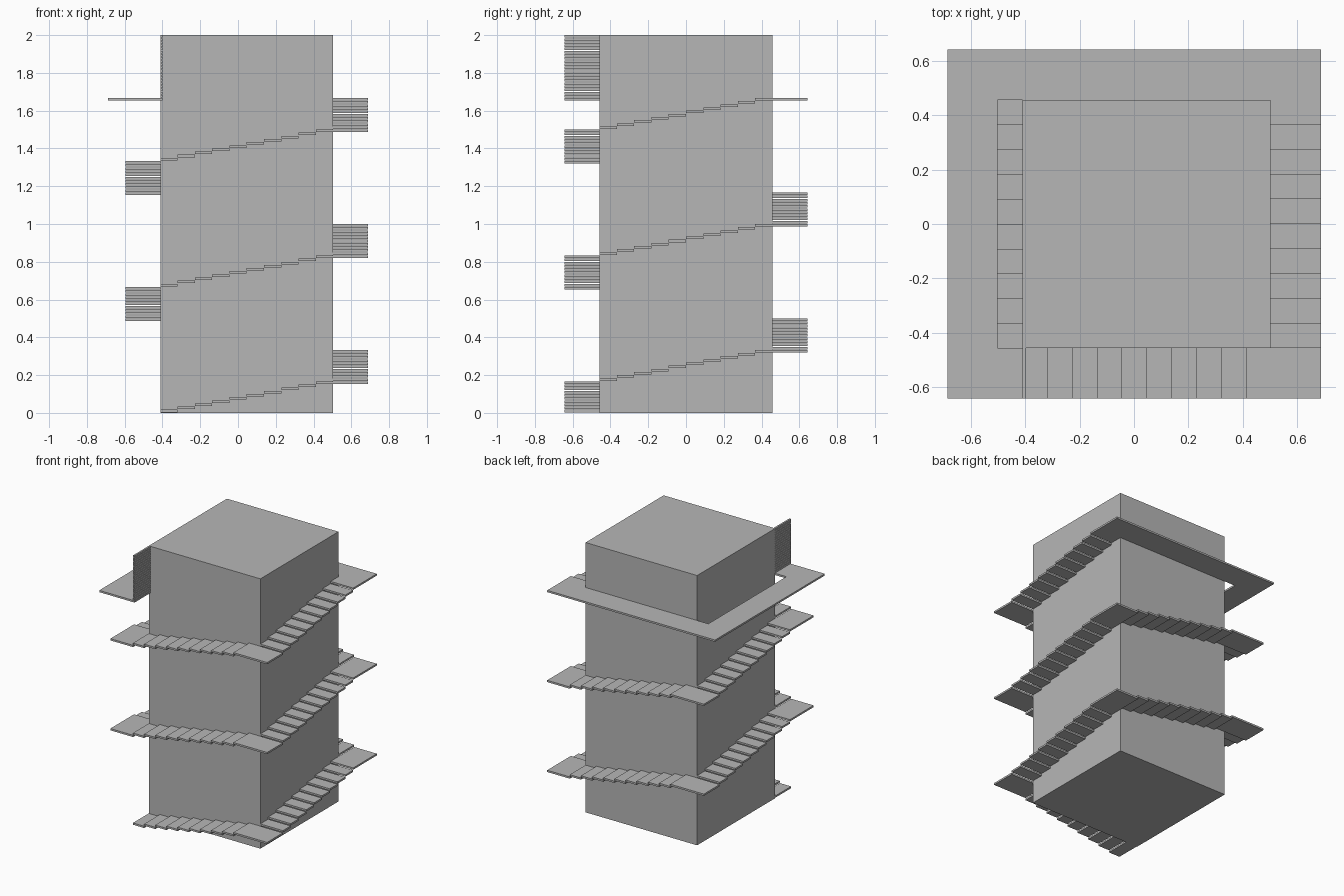
import bpy
import bmesh
from math import pi
from mathutils import Matrix, Vector

cube = bpy.data.objects.get("Cube")
if cube:
    bpy.data.objects.remove(cube, do_unlink=True)

# Dimensions
HALF = 0.4575            # half the tower width
TREAD = 0.185            # stair width
OUTER = HALF + TREAD
CENTRE = Vector((0.046, 0, 0))
STEPS = 10               # steps per flight
FLIGHTS = 10
PITCH = 2 * HALF / STEPS
RISE = 2 / 120
THICK = 0.0133

stone = bpy.data.materials.new("plain_grey")
stone.use_nodes = True
grey = (0.47, 0.47, 0.47, 1)
stone.diffuse_color = grey
stone.node_tree.nodes["Principled BSDF"].inputs["Base Color"].default_value = grey


def add_box(bm, low, high, turn=0):
    """Box between two corners, turned about the tower's axis."""
    low, high = Vector(low), Vector(high)
    place = (Matrix.Translation(CENTRE) @ Matrix.Rotation(turn, 4, "Z")
             @ Matrix.Translation((low + high) / 2)
             @ Matrix.Diagonal((*(high - low), 1)))
    bmesh.ops.create_cube(bm, size=1, matrix=place)


def finish(bm, name):
    mesh = bpy.data.meshes.new(name)
    bm.to_mesh(mesh)
    bm.free()
    mesh.materials.append(stone)
    obj = bpy.data.objects.new(name, mesh)
    bpy.context.collection.objects.link(obj)


# Tower block
bm = bmesh.new()
add_box(bm, (-HALF, -HALF, 0), (HALF, HALF, 2))
finish(bm, "tower")

# Flights winding around the tower; each last step widens into a corner
for flight in range(FLIGHTS):
    bm = bmesh.new()
    for i in range(STEPS):
        top = (flight * STEPS + i + 1) * RISE
        start = -HALF + i * PITCH
        end = start + PITCH
        if i == STEPS - 1 and flight < FLIGHTS - 1:
            end = OUTER
        add_box(bm, (start, -OUTER, top - THICK), (end, -HALF, top), flight * pi / 2)
    finish(bm, f"stair_flight_{flight + 1}")

# Flat landing around the back, left and front left corner
top = FLIGHTS * STEPS * RISE
low = top - THICK
left_out = -OUTER - PITCH
left_in = -HALF - PITCH
bm = bmesh.new()
add_box(bm, (left_out, HALF, low), (OUTER, OUTER, top))
add_box(bm, (left_out, -HALF, low), (left_in, HALF, top))
add_box(bm, (left_out, -OUTER, low), (-HALF, -HALF, top))
finish(bm, "top_landing")

# Upright stack of thin slats at the end of the landing
bm = bmesh.new()
for i in range(2 * STEPS + 1):
    z = top + i * RISE
    add_box(bm, (-HALF, -OUTER, z - THICK), (-HALF + 0.013, -HALF, z))
finish(bm, "slat_ladder")
